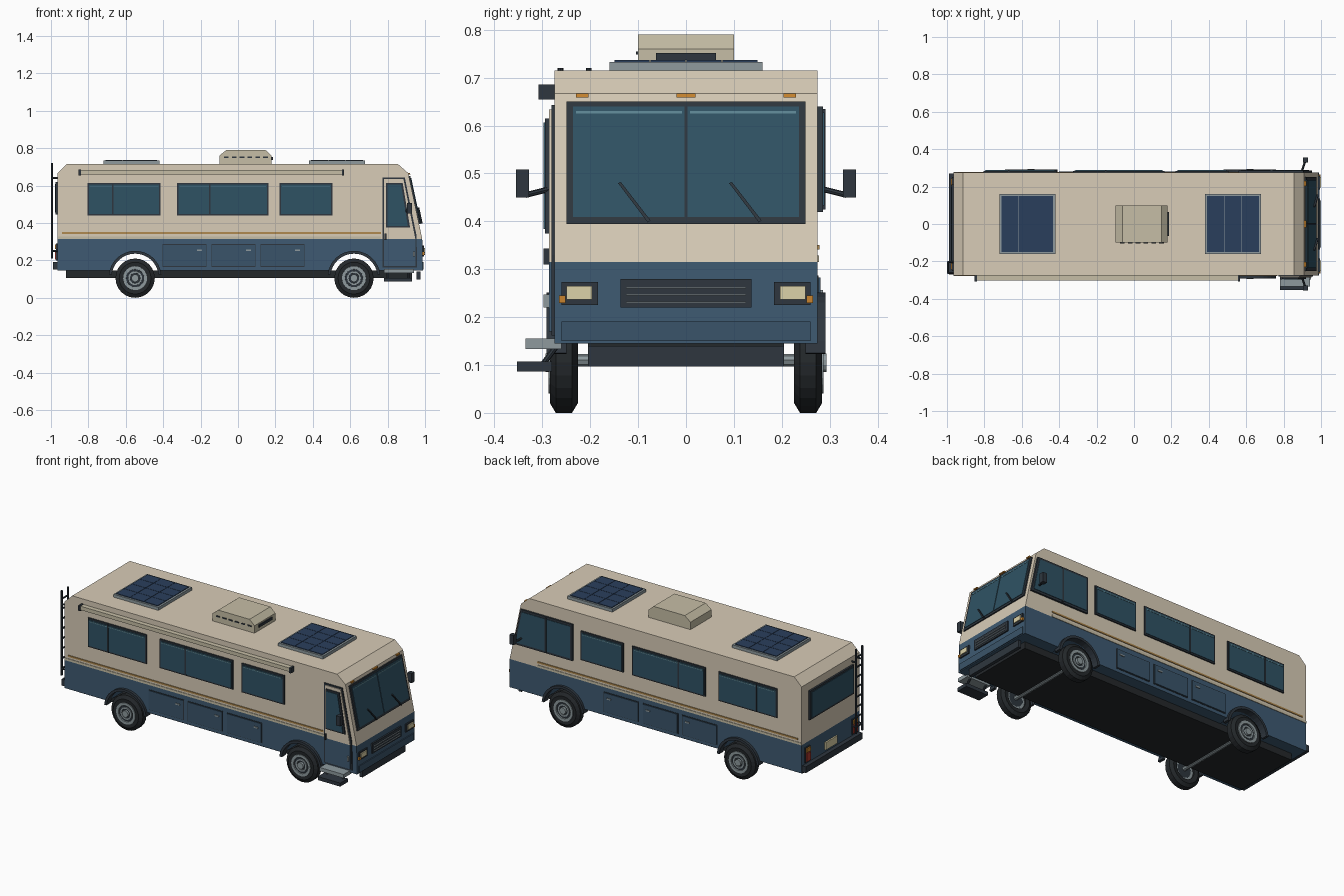
import bpy, bmesh
from math import sin, cos, pi, radians
from mathutils import Vector

if "Cube" in bpy.data.objects:
    bpy.data.objects.remove(bpy.data.objects["Cube"])


def mat(name, hexa):
    m = bpy.data.materials.new(name)
    c = [int(hexa[i:i + 2], 16) / 255 for i in (0, 2, 4)]
    m.diffuse_color = [((v + .055) / 1.055) ** 2.4 for v in c] + [1]
    m.use_nodes = True
    m.node_tree.nodes["Principled BSDF"].inputs["Base Color"].default_value = m.diffuse_color
    return m


CREAM, BLUE, NAVY = mat("cream", "D8CCB7"), mat("blue", "3E5A72"), mat("panel_blue", "3A546A")
DARK, BLACK, GLASS = mat("dark_trim", "2E363E"), mat("rubber", "24282B"), mat("glass", "2F5264")
GREY, ORANGE, RED = mat("metal", "8E9A9E"), mat("amber", "C8842E"), mat("tail_red", "B03A2E")
LAMP, CELL, TAN, UNIT = mat("lamp", "DCD2A8"), mat("solar_cell", "2A3F5C"), mat("tan", "B08A50"), mat("unit", "C6BEA6")
SHINE = mat("glass_shine", "5E8794")


def mesh(name, verts, faces, m):
    bm = bmesh.new()
    vs = [bm.verts.new(v) for v in verts]
    for f in faces:
        bm.faces.new([vs[i] for i in f])
    bmesh.ops.recalc_face_normals(bm, faces=bm.faces)
    me = bpy.data.meshes.new(name)
    bm.to_mesh(me)
    bm.free()
    me.materials.append(m)
    ob = bpy.data.objects.new(name, me)
    bpy.context.collection.objects.link(ob)
    return ob


def loft(name, a, b, m):
    n = len(a)
    faces = [range(n), range(n, 2 * n)] + [(i, (i + 1) % n, n + (i + 1) % n, n + i) for i in range(n)]
    return mesh(name, list(a) + list(b), faces, m)


def prism(name, pts, y0, y1, m):
    return loft(name, [(x, y0, z) for x, z in pts], [(x, y1, z) for x, z in pts], m)


def box(name, x0, x1, y0, y1, z0, z1, m):
    return prism(name, [(x0, z0), (x1, z0), (x1, z1), (x0, z1)], y0, y1, m)


def rod(name, p, q, r, m, n=8):
    p, q = Vector(p), Vector(q)
    d = (q - p).normalized()
    u = d.orthogonal().normalized()
    w = d.cross(u)
    ring = [(u * cos(2 * pi * i / n) + w * sin(2 * pi * i / n)) * r for i in range(n)]
    return loft(name, [p + o for o in ring], [q + o for o in ring], m)


def lathe(name, pts, cx, cz, m, n=24):
    k = len(pts)
    verts = [(cx + r * cos(2 * pi * i / n), y, cz + r * sin(2 * pi * i / n)) for i in range(n) for r, y in pts]
    faces = [(i * k + j, i * k + (j + 1) % k, (i + 1) % n * k + (j + 1) % k, (i + 1) % n * k + j)
             for i in range(n) for j in range(k)]
    return mesh(name, verts, faces, m)


def nose_x(z):
    return .985 - max(0, z - .315) * .075 / .35


def nose(name, pts, out, m):
    # panel lying on the front face, given as (y, z)
    return loft(name, [(nose_x(z) - .01, y, z) for y, z in pts], [(nose_x(z) + out, y, z) for y, z in pts], m)


def nose_box(name, y0, y1, z0, z1, out, m):
    return nose(name, [(y0, z0), (y1, z0), (y1, z1), (y0, z1)], out, m)


def arc(cx, r, a0, a1, n=16, cz=.11):
    return [(cx + r * cos(radians(a0 + (a1 - a0) * i / n)), cz + r * sin(radians(a0 + (a1 - a0) * i / n)))
            for i in range(n + 1)]


WHEELS = (-.55, .62)
W = .275

# Body shell: lower half with wheel arches, upper half with sloped nose
low = [(-.965, .145)]
for cx in WHEELS:
    low += arc(cx, .128, 164, 16)
prism("lower_body", low + [(.988, .145), (.985, .315), (-.965, .315)], -W, W, BLUE)
prism("upper_body", [(-.965, .315), (.985, .315), (.91, .667), (.855, .715), (-.915, .715), (-.965, .667)], -W, W, CREAM)
box("chassis", -.92, .93, -.205, .205, .105, .147, BLACK)
nose_box("front_valance", -.205, .205, .097, .14, -.03, DARK)

# Wheels, axles and arch flares
for i, cx in enumerate(WHEELS):
    rod(f"axle_{i}", (cx, -.24, .11), (cx, .24, .11), .013, GREY)
    for s in (-1, 1):
        t = f"{i}_{'right' if s < 0 else 'left'}"
        lathe("tire_" + t, [(.06, .23 * s), (.085, .226 * s), (.105, .238 * s), (.105, .272 * s), (.085, .284 * s), (.062, .282 * s)], cx, .105, BLACK)
        lathe("rim_" + t, [(.045, .24 * s), (.066, .24 * s), (.064, .287 * s), (.048, .287 * s)], cx, .105, GREY)
        rod("rim_disc_" + t, (cx, .24 * s, .105), (cx, .279 * s, .105), .05, DARK, 24)
        lathe("hub_ring_" + t, [(.026, .27 * s), (.038, .27 * s), (.037, .284 * s), (.028, .284 * s)], cx, .105, GREY)
        rod("hub_" + t, (cx, .27 * s, .105), (cx, .293 * s, .105), .02, GREY, 12)
        prism("arch_flare_" + t, arc(cx, .141, 6, 174) + arc(cx, .126, 174, 6), .25 * s, .291 * s, DARK)

# Side windows, stripes and storage bays, both sides
for s in (-1, 1):
    t = 'right' if s < 0 else 'left'
    for i, (a, b, div) in enumerate([(-.805, -.414, -.67), (-.325, .163, -.15), (.222, .505, None)]):
        box(f"window_frame_{t}_{i}", a, b, .27 * s, .283 * s, .44, .615, DARK)
        box(f"window_glass_{t}_{i}", a + .008, b - .008, .27 * s, .286 * s, .449, .606, GLASS)
        box(f"window_shine_{t}_{i}", a + .012, b - .012, .28 * s, .2875 * s, .594, .599, SHINE)
        if div:
            box(f"window_bar_{t}_{i}", div - .004, div + .004, .27 * s, .289 * s, .445, .61, DARK)
    end = .765 if s < 0 else .8
    box("belt_stripe_" + t, -.965, end, .27 * s, .278 * s, .315, .329, UNIT)
    box("accent_stripe_" + t, -.94, end, .27 * s, .279 * s, .341, .351, TAN)
    for i in range(3):
        a = -.404 + .262 * i
        box(f"bay_seam_{t}_{i}", a, a + .236, .27 * s, .277 * s, .165, .287, DARK)
        box(f"bay_door_{t}_{i}", a + .004, a + .232, .27 * s, .281 * s, .169, .283, NAVY)
        box(f"bay_latch_{t}_{i}", a + .185, a + .212, .28 * s, .286 * s, .249, .257, GREY)
    # mirrors
    rod("mirror_arm_" + t, (.895, .275 * s, .47), (.915, .335 * s, .45 + .005), .006, DARK)
    box("mirror_" + t, .903, .93, .328 * s, .355 * s, .45, .508, DARK)

# Driver side cab window
prism("cab_window_frame", [(.56, .42), (.952, .42), (.905, .64), (.56, .64)], .27, .286, DARK)
prism("cab_window_glass", [(.573, .433), (.936, .433), (.895, .627), (.573, .627)], .27, .289, GLASS)
box("cab_window_bar", .73, .74, .27, .291, .425, .635, DARK)

# Entry door with window, handles and steps
prism("door_seam", [(.772, .162), (.957, .162), (.955, .33), (.892, .643), (.772, .643)], -.27, -.281, DARK)
prism("door_lower", [(.781, .17), (.949, .17), (.948, .315), (.781, .315)], -.27, -.286, BLUE)
prism("door_upper", [(.781, .315), (.948, .315), (.885, .634), (.781, .634)], -.27, -.286, CREAM)
prism("door_window_frame", [(.79, .375), (.92, .375), (.88, .615), (.79, .615)], -.27, -.294, DARK)
prism("door_window_glass", [(.798, .384), (.908, .384), (.872, .606), (.798, .606)], -.27, -.298, GLASS)
box("door_handle", .783, .793, -.28, -.298, .31, .343, DARK)
box("grab_handle", .936, .946, -.28, -.298, .22, .247, GREY)
box("upper_step", .78, .94, -.335, -.26, .133, .155, GREY)
box("lower_step", .78, .93, -.353, -.28, .086, .107, DARK)
for x in (.8, .91):
    rod("step_bracket", (x, -.27, .14), (x, -.3, .1), .006, DARK)

# Awning
box("awning_case", -.845, .56, -.303, -.27, .66, .683, UNIT)
for x in (-.852, .555):
    box("awning_cap", x, x + .013, -.308, -.27, .655, .686, DARK)

# Windshield, wipers and marker lights
nose_box("windshield_frame", -.25, .25, .394, .65, .008, DARK)
for s in (-1, 1):
    nose_box("windshield_glass", .003 * s, .236 * s, .409, .64, .011, GLASS)
    nose_box("windshield_shine", .008 * s, .23 * s, .625, .63, .0125, SHINE)
for y in (-.142, .09):
    nose("wiper", [(y, .48), (y + .062, .398), (y + .068, .402), (y + .006, .482)], .02, DARK)
for y, h in ((-.217, .013), (0, .02), (.217, .013)):
    nose_box("marker_light", y - h, y + h, .659, .667, .01, ORANGE)

# Grille, headlights and front bumper panel
nose_box("grille", -.137, .137, .22, .28, .01, DARK)
for i in range(3):
    nose_box("grille_slat", -.125, .125, .23 + .015 * i, .233 + .015 * i, .014, GREY)
nose_box("bumper_panel", -.26, .26, .15, .191, .008, NAVY)
for s in (-1, 1):
    nose_box("headlight_housing", .184 * s, .26 * s, .225, .273, .009, DARK)
    nose_box("headlight", .196 * s, .25 * s, .237, .265, .015, LAMP)
    nose_box("turn_signal", .252 * s, .265 * s, .229, .245, .013, ORANGE)

# Rear: window, bumper, lights, plate and ladder
box("rear_window_frame", -.976, -.96, -.21, .21, .445, .62, DARK)
box("rear_window_glass", -.979, -.96, -.198, .198, .457, .608, GLASS)
box("rear_bumper", -.99, -.955, -.27, .27, .152, .19, DARK)
box("license_plate", -.974, -.96, -.055, .055, .205, .25, LAMP)
for s in (-1, 1):
    box("tail_light_base", -.972, -.96, .2 * s, .25 * s, .2, .29, DARK)
    box("tail_light", -.978, -.96, .206 * s, .244 * s, .205, .255, RED)
    box("rear_signal", -.978, -.96, .206 * s, .244 * s, .26, .285, ORANGE)
for y in (-.262, -.203):
    rod("ladder_rail", (-.994, y, .21), (-.994, y, .72), .006, DARK)
    for z in (.25, .64):
        rod("ladder_mount", (-.994, y, z), (-.96, y, z), .005, DARK)
for i in range(8):
    rod("ladder_rung", (-.994, -.262, .25 + .06 * i), (-.994, -.203, .25 + .06 * i), .005, DARK)

# Roof: solar panels and air conditioner
for a in (-.72, .38):
    box("solar_frame", a, a + .3, -.16, .16, .712, .733, GREY)
    for i in range(3):
        for j in range(4):
            x, y = a + .011 + .093 * i, -.149 + .075 * j
            box("solar_cell", x, x + .091, y, y + .073, .73, .737, CELL)
prism("air_conditioner", [(-.1, .71), (.18, .71), (.18, .76), (.147, .79), (-.062, .79), (-.1, .76)], -.1, .1, UNIT)
box("ac_grille", .17, .187, -.063, .063, .737, .752, DARK)
for i in range(6):
    box("ac_vent", -.075 + .042 * i, -.05 + .042 * i, -.104, -.09, .748, .755, DARK)
